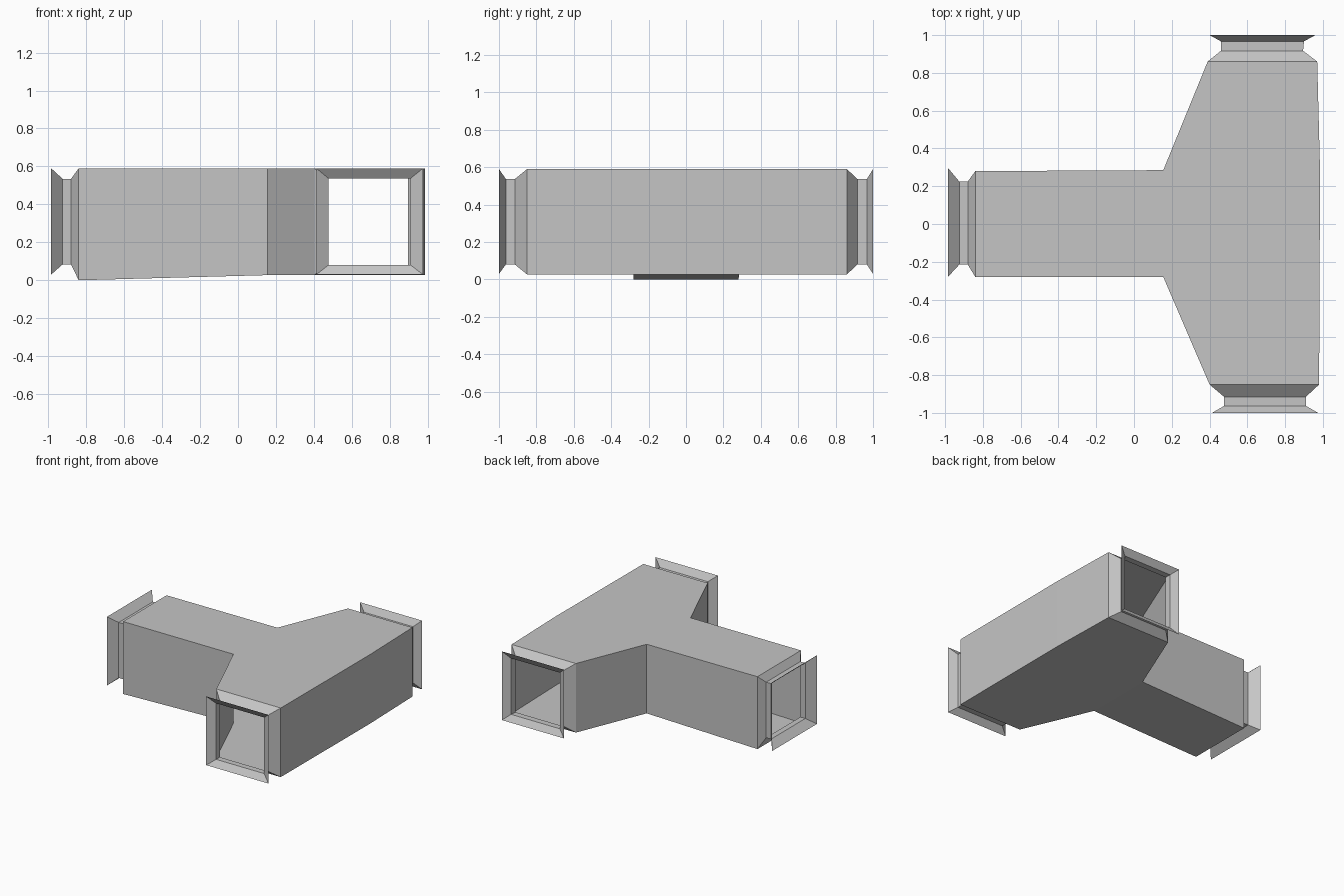
import bpy
import bmesh
from mathutils import Vector

if "Cube" in bpy.data.objects:
    bpy.data.objects.remove(bpy.data.objects["Cube"])

grey = bpy.data.materials.new("duct_grey")
grey.diffuse_color = (0.56, 0.56, 0.56, 1)
grey.use_nodes = True
grey.node_tree.nodes["Principled BSDF"].inputs["Base Color"].default_value = grey.diffuse_color
TOP, FLOOR = 0.59, 0.027


def make_object(name, bm):
    mesh = bpy.data.meshes.new(name)
    bm.to_mesh(mesh)
    bm.free()
    mesh.materials.append(grey)
    obj = bpy.data.objects.new(name, mesh)
    bpy.context.collection.objects.link(obj)
    return obj


# Hollow T-shaped body: plan outline, counter-clockwise, with floor heights
plan = [(-0.84, -0.28, 0.0), (0.155, -0.28, FLOOR), (0.40, -0.85, FLOOR),
        (0.98, -0.85, FLOOR), (0.985, 0.28, FLOOR), (0.97, 0.86, FLOOR),
        (0.39, 0.86, FLOOR), (0.155, 0.285, FLOOR), (-0.84, 0.28, 0.0)]
open_sides = {2, 5, 8}

bm = bmesh.new()
low = [bm.verts.new(p) for p in plan]
high = [bm.verts.new((x, y, TOP)) for x, y, z in plan]
bm.faces.new(high)
bm.faces.new(low[1:8][::-1])                          # floor of the crossbar
bm.faces.new([low[0], low[8], low[7], low[1]])        # sloping floor of the stem
for i in range(len(plan)):
    if i not in open_sides:
        j = (i + 1) % len(plan)
        bm.faces.new([low[i], low[j], high[j], high[i]])
make_object("duct_body", bm)


# Open collar: square rings (position, side min, side max, z min, z max)
def collar(name, axis, rings):
    bm = bmesh.new()
    loops, mids = [], []
    for pos, a, b, z0, z1 in rings:
        corners = [(a, z0), (b, z0), (b, z1), (a, z1)]
        pts = [Vector((pos, s, z) if axis == "x" else (s, pos, z)) for s, z in corners]
        loops.append([bm.verts.new(p) for p in pts])
        mids.append(sum(pts, Vector()) / 4)
    for k in range(len(rings) - 1):
        for i in range(4):
            j = (i + 1) % 4
            face = bm.faces.new([loops[k][i], loops[k][j],
                                 loops[k + 1][j], loops[k + 1][i]])
            face.normal_update()
            outward = face.calc_center_median() - (mids[k] + mids[k + 1]) / 2
            if face.normal.dot(outward) < 0:
                face.normal_flip()
    make_object(name, bm)


collar("left_collar", "x", [
    (-0.84, -0.28, 0.28, 0.0, TOP), (-0.88, -0.215, 0.225, 0.083, 0.535),
    (-0.925, -0.215, 0.225, 0.083, 0.535), (-0.985, -0.28, 0.297, 0.03, TOP)])
collar("front_collar", "y", [
    (-0.85, 0.40, 0.98, FLOOR, TOP), (-0.915, 0.477, 0.91, 0.08, 0.537),
    (-0.963, 0.477, 0.91, 0.08, 0.537), (-1.0, 0.413, 0.975, 0.03, TOP)])
collar("back_collar", "y", [
    (0.86, 0.39, 0.97, FLOOR, TOP), (0.917, 0.46, 0.895, 0.08, 0.537),
    (0.967, 0.46, 0.90, 0.08, 0.537), (1.0, 0.40, 0.96, 0.03, TOP)])
